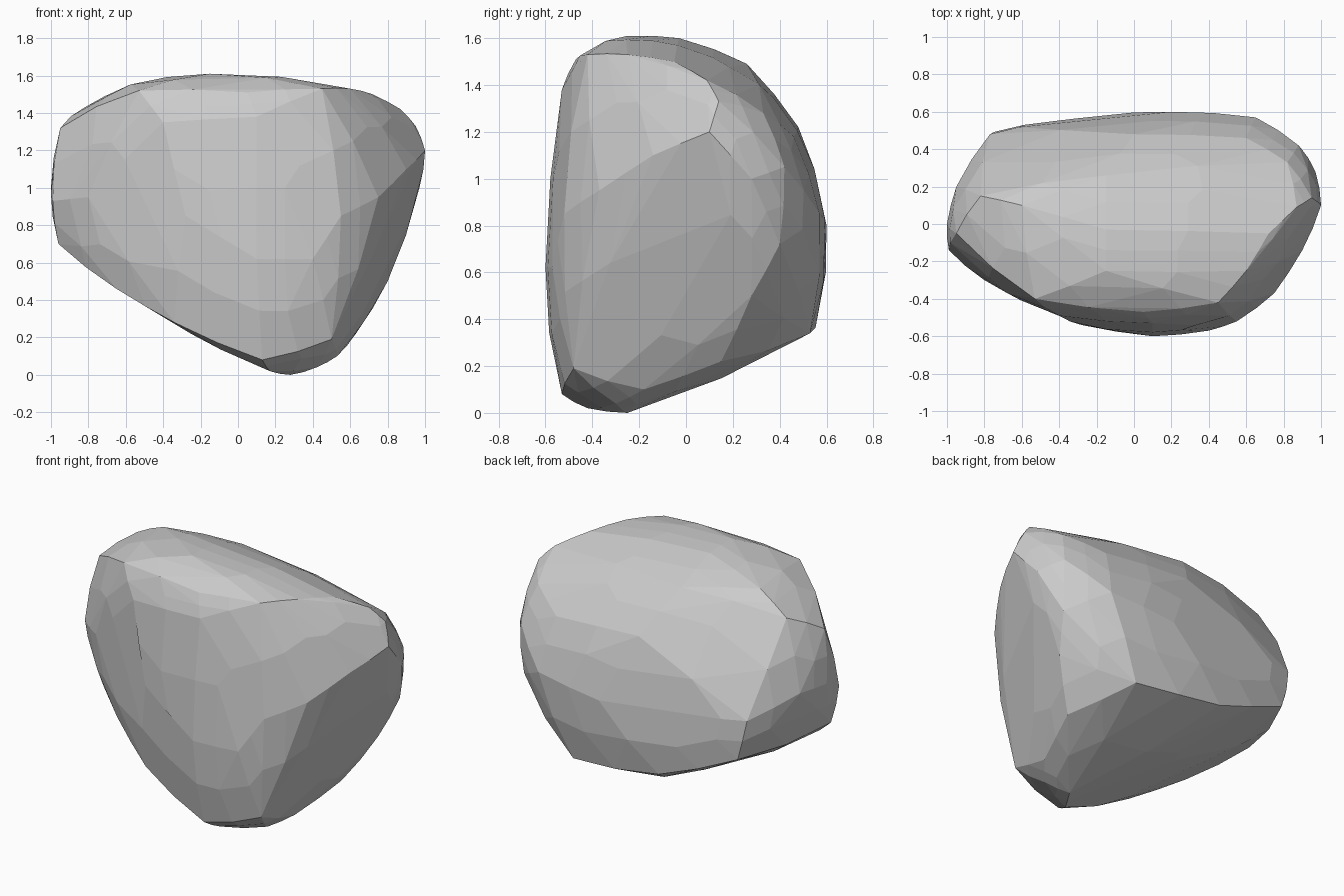
import bpy, bmesh, math
from mathutils import Vector

if "Cube" in bpy.data.objects:
    bpy.data.objects.remove(bpy.data.objects["Cube"])

# Key corners of the chipped boulder, grouped by side; the hull makes the facets
base = [(.28, -.25, 0), (.17, -.42, .02), (.13, -.53, .08), (.42, -.3, .04),
        (.53, -.18, .1), (.5, -.48, .19), (.63, .15, .22), (.43, .53, .34),
        (-.19, .55, .41), (-.71, .49, .62), (-.34, -.45, .28), (-.65, -.3, .46)]
front = [(.1, -.6, .62), (.4, -.57, .62), (-.28, -.54, .85), (.1, -.53, 1.38),
         (.55, -.52, .85), (-.4, -.49, 1.35), (.75, -.37, .95)]
right = [(.9, -.14, 1.1), (1, .1, 1.2), (.95, .14, 1.33), (.97, .28, 1),
         (.88, .42, 1.05), (.87, .4, .72), (.8, .28, .5), (.82, .33, 1.28)]
back = [(.2, .6, .8), (.65, .57, .85), (-.45, .54, .85), (-.77, .48, .88),
        (0, .48, 1.22), (.6, .46, 1.18)]
left = [(-.95, .2, 1), (-1, 0, 1), (-.99, -.14, .93), (-.96, -.1, .7),
        (-.8, -.3, .95), (-.95, -.05, 1.32), (-.82, .15, 1.43)]
top = [(-.6, .1, 1.54), (-.53, -.4, 1.52), (-.15, -.25, 1.61), (-.15, -.03, 1.6),
       (.05, -.47, 1.51), (.45, -.42, 1.53), (.6, -.25, 1.53), (.72, -.05, 1.5),
       (.87, .09, 1.42), (-.15, .26, 1.49)]


def hull(points):
    bm = bmesh.new()
    for p in points:
        bm.verts.new(p)
    res = bmesh.ops.convex_hull(bm, input=bm.verts)
    junk = {g for g in res["geom_interior"] + res["geom_unused"]
            if isinstance(g, bmesh.types.BMVert)}
    bmesh.ops.delete(bm, geom=list(junk), context='VERTS')
    bmesh.ops.recalc_face_normals(bm, faces=bm.faces)
    bm.normal_update()
    return bm


# Coarse stone, then swell each edge midpoint a little to round off the facets
bm = hull(base + front + right + back + left + top)
points = [v.co.copy() for v in bm.verts]
for e in bm.edges:
    a, b = e.verts
    n = (a.normal + b.normal).normalized()
    d = (b.co - a.co)
    swell = 0.125 * (d.dot(a.normal) * -1 + d.dot(b.normal)) * 0.5
    p = (a.co + b.co) / 2 + n * min(max(swell, 0), 0.025)
    points.append(Vector((min(max(p.x, -1), 1), min(max(p.y, -.6), .6), max(p.z, 0))))
bm.free()

# Final hull with almost coplanar triangles merged into broad facets
bm = hull(points)
bmesh.ops.dissolve_limit(bm, angle_limit=math.radians(3),
                         verts=bm.verts, edges=bm.edges)
mesh = bpy.data.meshes.new("boulder")
bm.to_mesh(mesh)
bm.free()
boulder = bpy.data.objects.new("boulder", mesh)
bpy.context.collection.objects.link(boulder)
